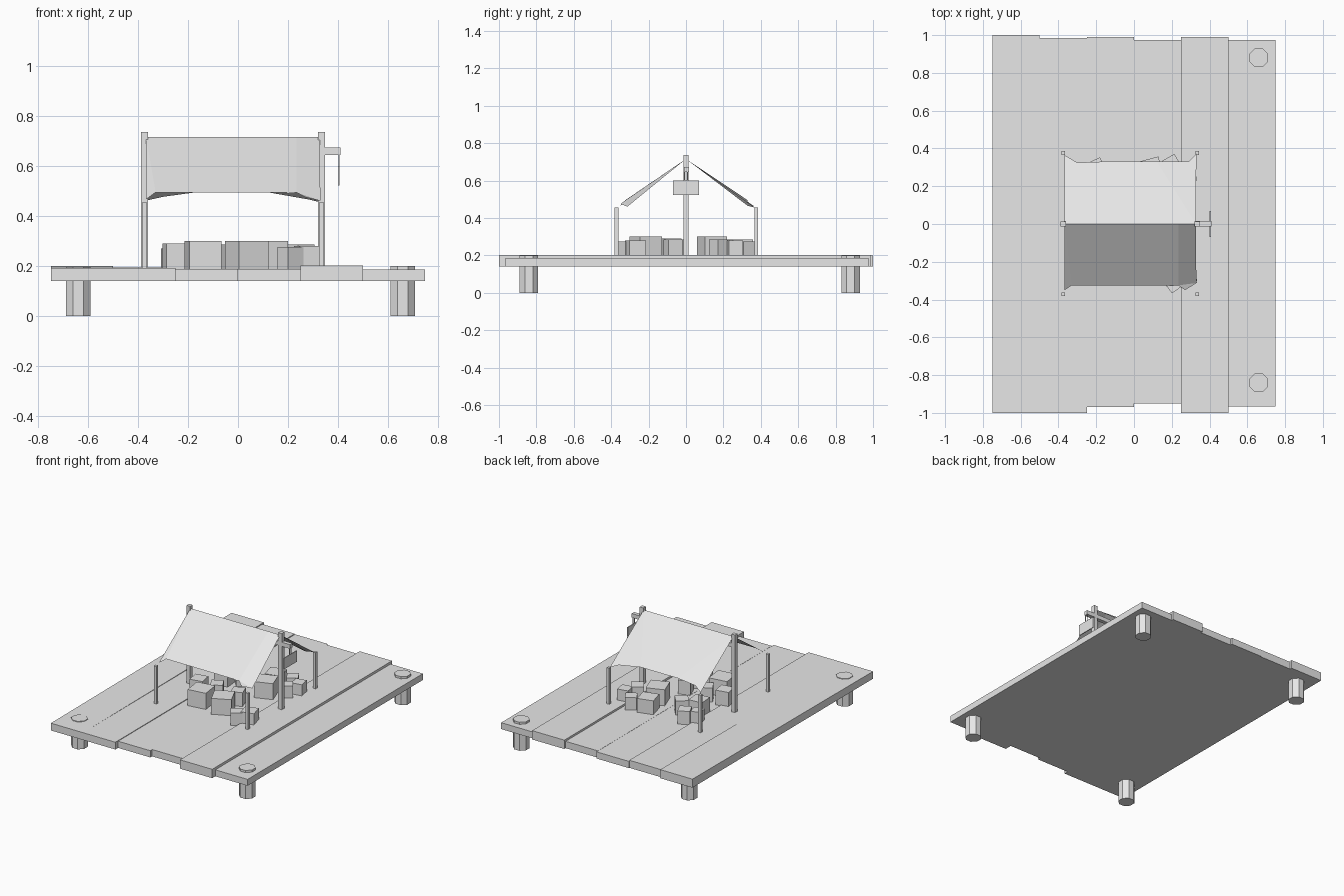
import bpy, bmesh, math
from mathutils import Matrix, Vector

cube = bpy.data.objects.get("Cube")
if cube:
    bpy.data.objects.remove(cube)

grey = bpy.data.materials.new("plain_grey")
grey.use_nodes = True
grey.diffuse_color = (0.8, 0.8, 0.8, 1)
grey.node_tree.nodes["Principled BSDF"].inputs["Base Color"].default_value = (0.8, 0.8, 0.8, 1)


def finish(name, bm):
    mesh = bpy.data.meshes.new(name)
    bm.to_mesh(mesh)
    bm.free()
    mesh.materials.append(grey)
    obj = bpy.data.objects.new(name, mesh)
    bpy.context.collection.objects.link(obj)
    return obj


def box(name, low, high, turn=0):
    """Box between two corners, turned about its own upright axis."""
    low, high = Vector(low), Vector(high)
    bm = bmesh.new()
    bmesh.ops.create_cube(bm, size=1, matrix=Matrix.Translation((low + high) / 2)
                          @ Matrix.Rotation(math.radians(turn), 4, 'Z')
                          @ Matrix.Diagonal((*(high - low), 1)))
    return finish(name, bm)


def post(name, x, y, half, bottom, top):
    box(name, (x - half, y - half, bottom), (x + half, y + half, top))


def sheet(name, *outlines):
    """Thin cloth made of flat panels."""
    bm = bmesh.new()
    for outline in outlines:
        bm.faces.new([bm.verts.new(p) for p in outline])
    bmesh.ops.remove_doubles(bm, verts=bm.verts, dist=0.0005)
    return finish(name, bm)


# Deck planks: front end, back end, top height at the front and at the back
planks = [(-1, 1, .191, .2), (-1, .985, .191, .193), (-.97, .99, .187, .187),
          (-.95, .975, .188, .188), (-1, .99, .202, .202), (-.965, .975, .185, .185)]
for i, (front, back, z_front, z_back) in enumerate(planks):
    x = -.75 + i * .25
    plank = box(f"deck_plank_{i + 1}", (x, front, .14), (x + .25, back, .19))
    for v in plank.data.vertices:
        if v.co.z > .16:
            v.co.z = z_front if v.co.y < 0 else z_back

# Eight-sided legs rising through the corners of the deck
for side, x, top in (("right", -.64, .196), ("left", .66, .2)):
    for end, y in (("front", -.84), ("back", .88)):
        bm = bmesh.new()
        bmesh.ops.create_cone(bm, cap_ends=True, segments=8, radius1=.054, radius2=.054, depth=top,
                              matrix=Matrix.Translation((x, y, top / 2))
                              @ Matrix.Rotation(math.pi / 8, 4, 'Z'))
        finish(f"{end}_{side}_leg", bm)

# Tent poles
for side, x in (("right", -.375), ("left", .335)):
    post(f"{side}_ridge_pole", x, 0, .014, .18, .736)
    for end, y in (("front", -.372), ("back", .376)):
        post(f"{end}_{side}_corner_pole", x, y, .01, .18, .455)

# Cross beam with a hanging board
box("cross_beam", (-.37, -.012, .645), (.41, .015, .674))
box("hanging_board", (.401, -.07, .522), (.407, .07, .6))
for i, y in enumerate((-.008, .008)):
    post(f"board_hanger_{i + 1}", .404, y, .002, .595, .65)

# Cloth roof: ridge points, hem points, corners drawn down to the poles
ridge_r, ridge_l = (-.368, 0, .716), (.328, 0, .716)
mid_r, mid_l = (-.2, 0, .716), (.235, 0, .716)
f_r, f_l = (-.33, -.325, .495), (.235, -.325, .494)
sheet("front_roof_cloth",
      [ridge_r, (-.368, -.35, .467), f_r],
      [ridge_r, f_r, f_l, mid_l],
      [mid_l, f_l, (.33, -.312, .462), ridge_l])
b_r, b_l = (-.17, .33, .495), (.12, .33, .495)
sheet("back_roof_cloth",
      [ridge_r, mid_r, b_r],
      [ridge_r, b_r, (-.3, .325, .477), (-.368, .365, .462)],
      [mid_r, mid_l, b_l, b_r],
      [mid_l, ridge_l, b_l],
      [ridge_l, (.33, .37, .455), (.29, .33, .465), b_l])
sheet("front_cloth_flap", [f_l, (.27, -.35, .475), (.335, -.31, .46)])
sheet("front_cloth_hem", [f_l, (.2, -.325, .494), (.17, -.33, .488)])

# Crates under the tent: x, y, width, top height, turn
crates = [(-.14, -.205, .13, .3, 8), (.035, -.215, .13, .3, 25), (.21, -.315, .075, .275, 35),
          (.28, -.27, .09, .28, 15), (-.25, -.075, .09, .29, 10), (-.12, -.06, .08, .285, 30),
          (.05, -.07, .08, .285, 20), (.12, .14, .125, .3, 20), (.25, .18, .08, .285, 35),
          (.29, .26, .075, .28, 10), (.09, .29, .11, .285, 15), (.2, .32, .075, .275, 30),
          (-.2, .3, .08, .28, 25), (-.2, .14, .1, .29, 5), (-.1, .19, .085, .285, 40),
          (-.265, .25, .07, .27, 15)]
for i, (x, y, size, top, turn) in enumerate(crates):
    h = size / 2
    box(f"crate_{i + 1}", (x - h, y - h, .183), (x + h, y + h, top), turn)
